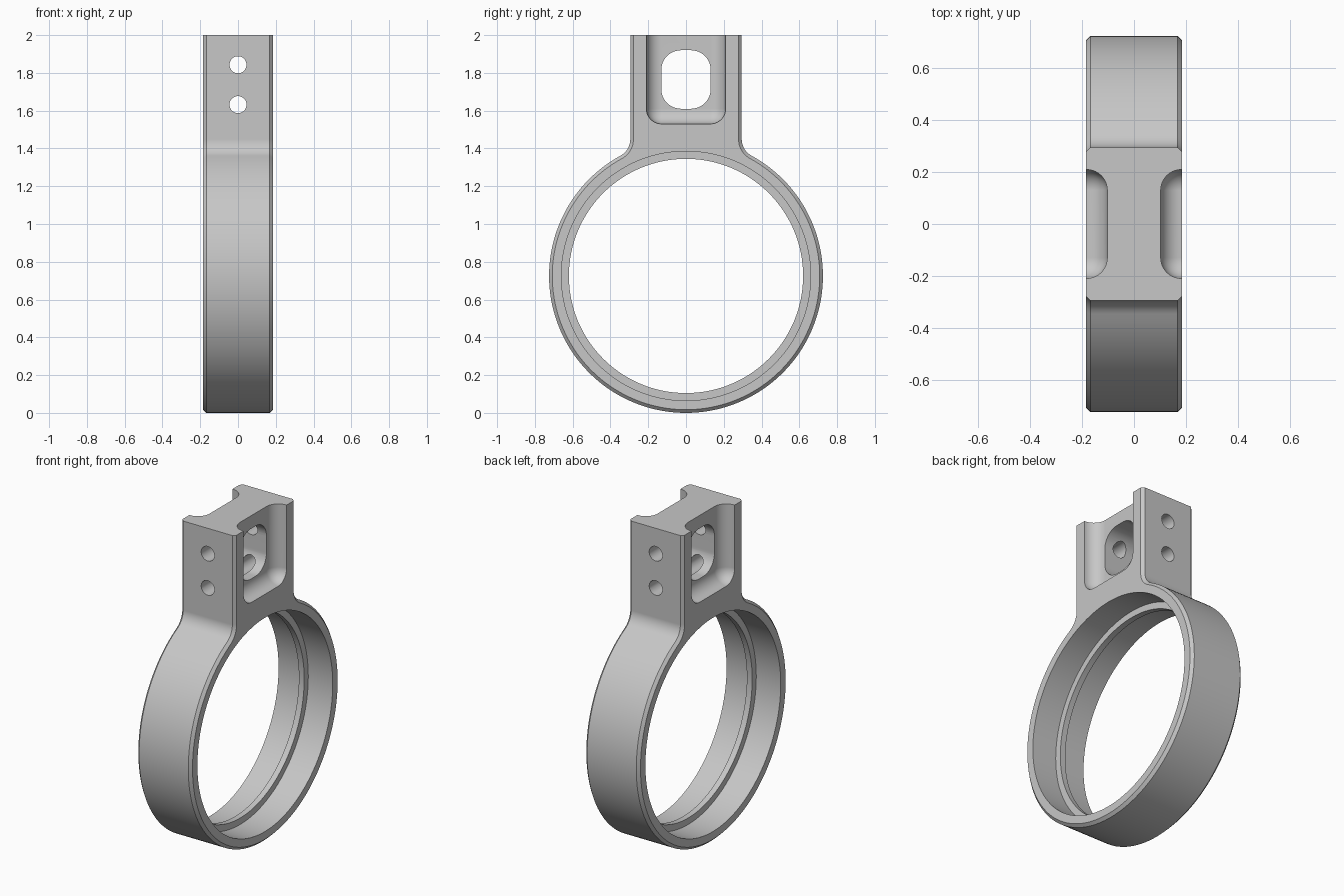
import bpy, bmesh, math
from mathutils import Matrix

old = bpy.data.objects.get("Cube")
if old:
    bpy.data.objects.remove(old, do_unlink=True)

RING_R, RING_Z = 0.725, 0.725
HALF_X, HALF_Y, TOP = 0.185, 0.295, 2.0
FILLET, CHAMFER = 0.1, 0.017
BORE_R, LIP_R, LIP_HALF = 0.66, 0.62, 0.018

grey = bpy.data.materials.new("satin grey")
grey.use_nodes = True
grey.diffuse_color = (0.57, 0.57, 0.57, 1)
grey.node_tree.nodes["Principled BSDF"].inputs["Base Color"].default_value = (0.57, 0.57, 0.57, 1)


def make_object(name, bm):
    bmesh.ops.recalc_face_normals(bm, faces=bm.faces[:])
    mesh = bpy.data.meshes.new(name)
    bm.to_mesh(mesh)
    bm.free()
    mesh.materials.append(grey)
    obj = bpy.data.objects.new(name, mesh)
    bpy.context.collection.objects.link(obj)
    return obj


def loft(name, loops, closed=False):
    """Skin a list of equal-length point loops, capping the ends unless closed."""
    bm = bmesh.new()
    rings = [[bm.verts.new(p) for p in loop] for loop in loops]
    n = len(rings[0])
    for a, b in zip(rings, rings[1:]):
        for i in range(n):
            j = (i + 1) % n
            bm.faces.new((a[i], a[j], b[j], b[i]))
    bm.faces.new(rings[0])
    bm.faces.new(rings[-1])
    return make_object(name, bm)


def outline(inset):
    """Ring and clamp block silhouette in y, z with filleted necks."""
    cy = HALF_Y + FILLET
    cz = math.sqrt((RING_R + FILLET) ** 2 - cy ** 2)
    neck = math.atan2(cz, cy)
    f, r = FILLET + inset, RING_R - inset
    half = [(HALF_Y - inset, TOP)]
    for i in range(13):
        a = math.pi + (neck * i / 12)
        half.append((cy + f * math.cos(a), RING_Z + cz + f * math.sin(a)))
    for i in range(1, 73):
        a = neck - (neck + math.pi / 2) * i / 72
        half.append((r * math.cos(a), RING_Z + r * math.sin(a)))
    return half + [(-y, z) for y, z in reversed(half[:-1])]


def circle(x, r):
    return [(x, r * math.cos(math.tau * i / 128), RING_Z + r * math.sin(math.tau * i / 128))
            for i in range(128)]


def rounded_box(name, low, high, radius, only_x=False):
    bm = bmesh.new()
    bmesh.ops.create_cube(bm, size=1)
    for v in bm.verts:
        v.co = [l if c < 0 else h for c, l, h in zip(v.co, low, high)]
    edges = [e for e in bm.edges
             if not only_x or abs(e.verts[0].co.x - e.verts[1].co.x) > 0.01]
    bmesh.ops.bevel(bm, geom=edges, offset=radius, segments=10, profile=0.5, affect='EDGES')
    return make_object(name, bm)


def screw_hole(name, z):
    bm = bmesh.new()
    bmesh.ops.create_cone(bm, cap_ends=True, segments=40, radius1=0.045, radius2=0.045, depth=1,
                          matrix=Matrix.Translation((0, 0, z)) @ Matrix.Rotation(math.pi / 2, 4, 'X'))
    return make_object(name, bm)


# Clamp body with chamfered rims
clamp = loft("ring_clamp", [[(x, y, z) for y, z in outline(inset)] for x, inset in
                            ((-HALF_X, CHAMFER), (-HALF_X + CHAMFER, 0),
                             (HALF_X - CHAMFER, 0), (HALF_X, CHAMFER))])

# Stepped bore leaving a thin lip in the middle
cutters = [loft("bore_cutter", [circle(x, r) for x, r in
                                ((-0.4, BORE_R), (-LIP_HALF, BORE_R), (-LIP_HALF, LIP_R),
                                 (LIP_HALF, LIP_R), (LIP_HALF, BORE_R), (0.4, BORE_R))])]

# Side pockets, open at the top
for side, (x0, x1) in (("left", (0.103, 0.5)), ("right", (-0.5, -0.103))):
    cutters.append(rounded_box(side + "_pocket_cutter", (x0, -0.21, 1.53), (x1, 0.21, 2.4), 0.08))

# Slot through the web, and screw holes from front to back
cutters.append(rounded_box("slot_cutter", (-0.3, -0.131, 1.61), (0.3, 0.131, 1.92), 0.105, True))
for name, z in (("upper_hole_cutter", 1.843), ("lower_hole_cutter", 1.632)):
    cutters.append(screw_hole(name, z))

bpy.ops.object.select_all(action='DESELECT')
clamp.select_set(True)
bpy.context.view_layer.objects.active = clamp
for cutter in cutters:
    cutter.hide_render = True
    mod = clamp.modifiers.new("cut", 'BOOLEAN')
    mod.operation, mod.solver, mod.object = 'DIFFERENCE', 'EXACT', cutter
    bpy.ops.object.modifier_apply(modifier=mod.name)
    bpy.data.objects.remove(cutter, do_unlink=True)

# Smooth curves, crisp edges, flat faces kept flat
bpy.ops.object.shade_smooth_by_angle(angle=math.radians(30))
weighted = clamp.modifiers.new("flat_faces", 'WEIGHTED_NORMAL')
weighted.keep_sharp = True
